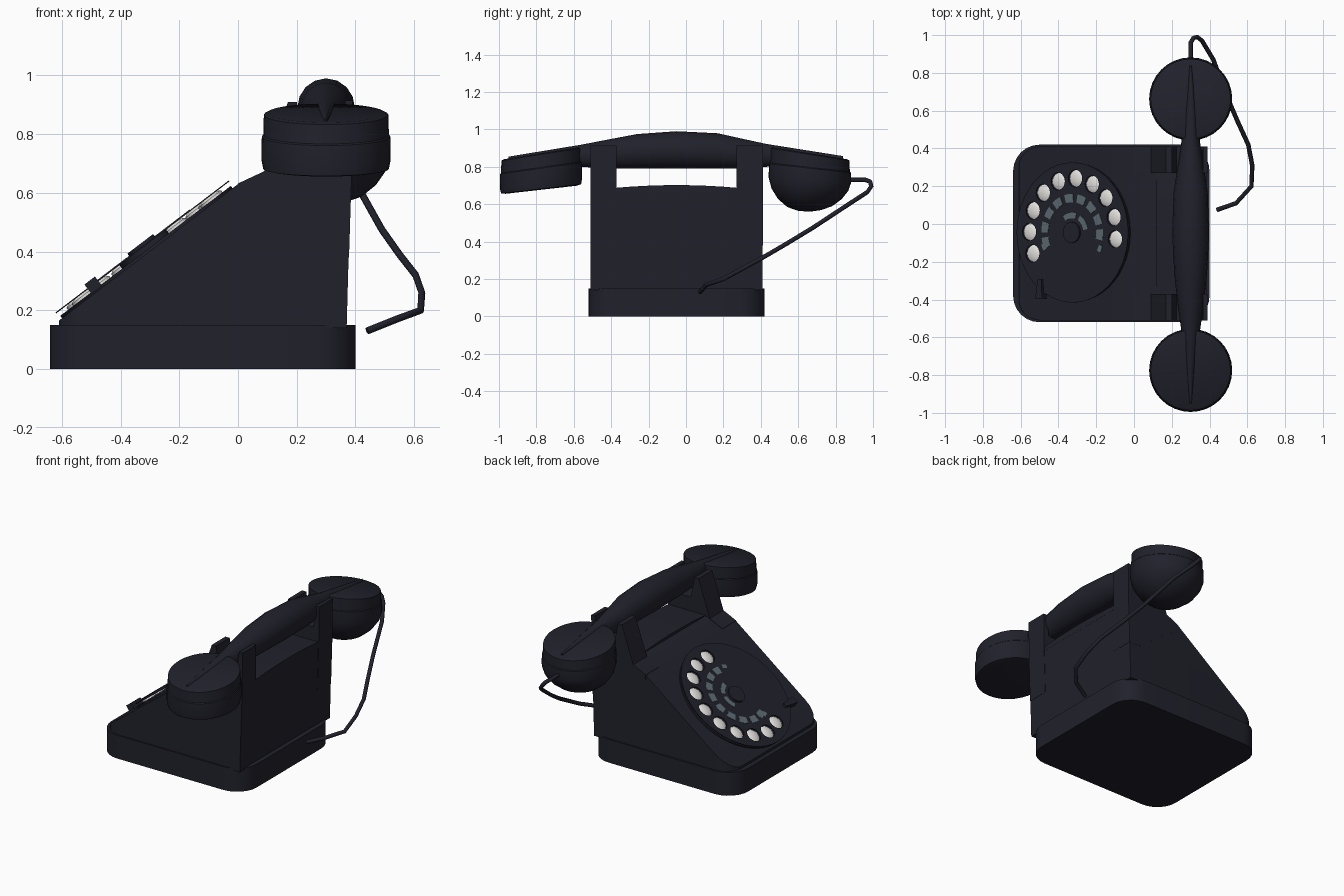
import bpy, bmesh, math
from mathutils import Matrix, Vector

if "Cube" in bpy.data.objects:
    bpy.data.objects.remove(bpy.data.objects["Cube"])


def material(name, rgb):
    m = bpy.data.materials.new(name)
    m.diffuse_color = (*rgb, 1)
    m.use_nodes = True
    m.node_tree.nodes["Principled BSDF"].inputs["Base Color"].default_value = m.diffuse_color
    return m


BLACK = material("black_bakelite", (0.015, 0.015, 0.025))
WHITE = material("white_dots", (0.85, 0.83, 0.80))
GREY = material("blue_grey_marks", (0.11, 0.15, 0.175))


def finish(name, bm, mat=BLACK, matrix=None, angle=35):
    bmesh.ops.remove_doubles(bm, verts=bm.verts, dist=1e-5)
    bmesh.ops.recalc_face_normals(bm, faces=bm.faces)
    me = bpy.data.meshes.new(name)
    bm.to_mesh(me)
    bm.free()
    me.materials.append(mat)
    me.shade_smooth()
    me.set_sharp_from_angle(angle=math.radians(angle))
    ob = bpy.data.objects.new(name, me)
    bpy.context.collection.objects.link(ob)
    if matrix:
        ob.matrix_world = matrix
    return ob


def extrude(points, vec):
    """Closed prism from a list of 3D points."""
    bm = bmesh.new()
    f = bm.faces.new([bm.verts.new(p) for p in points])
    r = bmesh.ops.extrude_face_region(bm, geom=[f], use_keep_orig=True)
    moved = [v for v in r["geom"] if isinstance(v, bmesh.types.BMVert)]
    bmesh.ops.translate(bm, verts=moved, vec=vec)
    return bm


def loft(rings):
    bm = bmesh.new()
    vs = [[bm.verts.new(p) for p in ring] for ring in rings]
    n = len(vs[0])
    for a, b in zip(vs, vs[1:]):
        for i in range(n):
            bm.faces.new((a[i], a[(i + 1) % n], b[(i + 1) % n], b[i]))
    bm.faces.new(vs[0])
    bm.faces.new(vs[-1])
    return bm


def circle(r, z, n, u=0, v=0):
    return [(u + r * math.cos(2 * math.pi * i / n), v + r * math.sin(2 * math.pi * i / n), z)
            for i in range(n)]


def lathe(profile, n=32):
    return loft([circle(r, z, n) for r, z in profile])


def plan(x0, x1, y0, y1, r_left, r_right, z):
    """Rectangle in plan with rounded left and right corners."""
    pts = []
    for cx, cy, r, a0 in ((x1, y1, r_right, 0), (x0, y1, r_left, 90),
                          (x0, y0, r_left, 180), (x1, y0, r_right, 270)):
        sx, sy = (1 if cx == x1 else -1), (1 if cy == y1 else -1)
        for i in range(7 if r else 1):
            a = math.radians(a0 + 15 * i)
            pts.append((cx - sx * r + r * math.cos(a), cy - sy * r + r * math.sin(a), z))
    return pts


# Base plinth
finish("base", extrude(plan(-0.64, 0.40, -0.52, 0.42, 0.14, 0.14, 0), (0, 0, 0.15)))

# Sloping body: block cut by the dial slope and a shallower upper slope
SLOPE = math.atan(0.762)
bm = extrude(plan(-0.61, 0.385, -0.51, 0.41, 0.11, 0, 0.14), (0, 0, 0.545))
for a in (SLOPE, math.atan(0.45)):
    r = bmesh.ops.bisect_plane(bm, geom=bm.verts[:] + bm.edges[:] + bm.faces[:],
                               plane_co=(0, 0, 0.63), clear_outer=True,
                               plane_no=(-math.sin(a), 0, math.cos(a)))
    bmesh.ops.holes_fill(bm, edges=[e for e in r["geom_cut"] if isinstance(e, bmesh.types.BMEdge)])
for v in bm.verts:
    if v.co.z < 0.2 and v.co.x > 0.3:
        v.co.x -= 0.015
finish("body", bm)

# Gently arched top between the cradle posts
arch = [(0.12, -0.05 + 0.34 * t / 4, 0.702 - 0.016 * (t / 4) ** 2) for t in range(-4, 5)]
finish("top_arch", extrude([(0.12, -0.39, 0.66)] + arch + [(0.12, 0.29, 0.66)], (0.265, 0, 0)))

# Cradle posts: forked profile, one on each side
FORK = [(0.0, 0.60), (0.0, 0.632), (0.09, 0.674), (0.17, 0.91), (0.2, 0.91), (0.225, 0.775),
        (0.35, 0.775), (0.365, 0.915), (0.39, 0.915), (0.387, 0.66), (0.378, 0.38), (0.3, 0.38)]
for side, y in (("near", -0.511), ("far", 0.271)):
    finish("cradle_post_" + side, extrude([(x, y, z) for x, z in FORK], (0, 0.14, 0)))

# Handset grip: y, half width, top, bottom
GRIP = [(-0.95, 0.005, 0.854, 0.82), (-0.56, 0.05, 0.918, 0.80), (-0.42, 0.07, 0.945, 0.79),
        (-0.26, 0.087, 0.975, 0.79), (-0.05, 0.098, 0.99, 0.79), (0.17, 0.09, 0.979, 0.79),
        (0.30, 0.07, 0.95, 0.79), (0.43, 0.05, 0.922, 0.80), (0.84, 0.005, 0.857, 0.82)]
rings = []
for y, w, top, bot in GRIP:
    rings.append([(0.30 + w * math.cos(2 * math.pi * i / 16), y,
                   (top + bot) / 2 + (top - bot) / 2 * math.sin(2 * math.pi * i / 16))
                  for i in range(16)])
finish("handset_grip", loft(rings), angle=50)

# Earpiece and mouthpiece: turned cups, sheared so their tops fall outwards
CAP = [(0.001, 0), (0.2, 0), (0.212, -0.006), (0.214, -0.075), (0.219, -0.08)]
EAR = CAP + [(0.22, -0.16), (0.214, -0.19), (0.19, -0.195), (0.001, -0.195)]
MOUTH = CAP + [(0.22, -0.145), (0.205, -0.195), (0.17, -0.245), (0.12, -0.285),
               (0.06, -0.306), (0.001, -0.312)]
for name, prof, y, top, slope, k in (("earpiece", EAR, -0.775, 0.878, 0.16, 1.5),
                                     ("mouthpiece", MOUTH, 0.662, 0.878, -0.16, 4.0)):
    bm = lathe(prof)
    for v in bm.verts:
        v.co.z += v.co.y * slope * (1 + k * v.co.z)
    finish(name, bm, matrix=Matrix.Translation((0.30, y, top - 0.006)))

# Dial frame: local x runs up the slope, z points out of it
DIAL = (Matrix.Translation((-0.32, -0.045, 0.386)) @ Matrix.Rotation(-SLOPE, 4, 'Y')
        @ Matrix.Translation((0.014, 0, 0)))


def disc(name, r, z0, z1, n=24):
    finish(name, lathe([(r, z0), (r, z1)], n), BLACK, DIAL)


disc("dial_plate", 0.365, -0.005, 0.010, n=48)
disc("dial_spindle", 0.10, 0.0, 0.025)
disc("dial_hub", 0.055, 0.026, 0.04)

# Finger wheel: thin disc with ten holes, a domed white dot under each
HOLES = [math.radians(-7 + 23.3 * i) for i in range(10)]
bm = bmesh.new()
loops = [circle(0.371, 0.025, 48)]
loops += [circle(0.046, 0.025, 20, 0.287 * math.cos(a), 0.287 * math.sin(a)) for a in HOLES]
edges = []
for loop in loops:
    vs = [bm.verts.new(p) for p in loop]
    edges += [bm.edges.new((a, b)) for a, b in zip(vs, vs[1:] + vs[:1])]
bmesh.ops.triangle_fill(bm, use_beauty=True, edges=edges, normal=(0, 0, 1))
r = bmesh.ops.extrude_face_region(bm, geom=bm.faces[:], use_keep_orig=True)
bmesh.ops.translate(bm, verts=[v for v in r["geom"] if isinstance(v, bmesh.types.BMVert)],
                    vec=(0, 0, 0.004))
finish("finger_wheel", bm, matrix=DIAL)
DOME = [(0.045, 0.008), (0.045, 0.018), (0.036, 0.023), (0.02, 0.027), (0.001, 0.028)]
for i, a in enumerate(HOLES):
    finish(f"finger_dot_{i}", lathe(DOME, 20), WHITE,
           DIAL @ Matrix.Translation((0.287 * math.cos(a), 0.287 * math.sin(a), 0)))

# Blue-grey arc marks around the hub: inner radius, outer radius, start, end in degrees
ARCS = [(0.16, 0.205, a, a + 17) for a in range(-12, 190, 25)]
ARCS += [(0.075, 0.105, 10, 60), (0.075, 0.105, 75, 125), (0.19, 0.215, -30, -20), (0.19, 0.215, 197, 207)]
for i, (r0, r1, a0, a1) in enumerate(ARCS):
    ang = [math.radians(a0 + (a1 - a0) * t / 5) for t in range(6)]
    pts = [(r1 * math.cos(a), r1 * math.sin(a), 0.028) for a in ang]
    pts += [(r0 * math.cos(a), r0 * math.sin(a), 0.028) for a in reversed(ang)]
    finish(f"dial_mark_{i}", extrude(pts, (0, 0, 0.003)), GREY, DIAL)

# Finger stop: small bar hooked over the wheel rim
stop = [(-0.235, -0.35), (-0.19, -0.35), (-0.195, -0.25), (-0.22, -0.25)]
finish("finger_stop", extrude([(x, y, 0.005) for x, y in stop], (0, 0, 0.04)), matrix=DIAL)

# Cord from the mouthpiece down to the back of the base
CORD = [(0.30, 0.84, 0.73), (0.30, 0.96, 0.73), (0.315, 0.985, 0.72), (0.335, 0.99, 0.695),
        (0.36, 0.97, 0.665), (0.42, 0.87, 0.60), (0.49, 0.68, 0.475), (0.55, 0.54, 0.39),
        (0.605, 0.42, 0.32), (0.626, 0.31, 0.26), (0.622, 0.20, 0.20), (0.54, 0.11, 0.17),
        (0.44, 0.075, 0.13)]
cu = bpy.data.curves.new("cord", 'CURVE')
cu.dimensions = '3D'
cu.bevel_depth = 0.012
cu.bevel_resolution = 2
cu.use_fill_caps = True
sp = cu.splines.new('POLY')
sp.points.add(len(CORD) - 1)
for p, c in zip(sp.points, CORD):
    p.co = (*c, 1)
cu.materials.append(BLACK)
bpy.context.collection.objects.link(bpy.data.objects.new("cord", cu))
